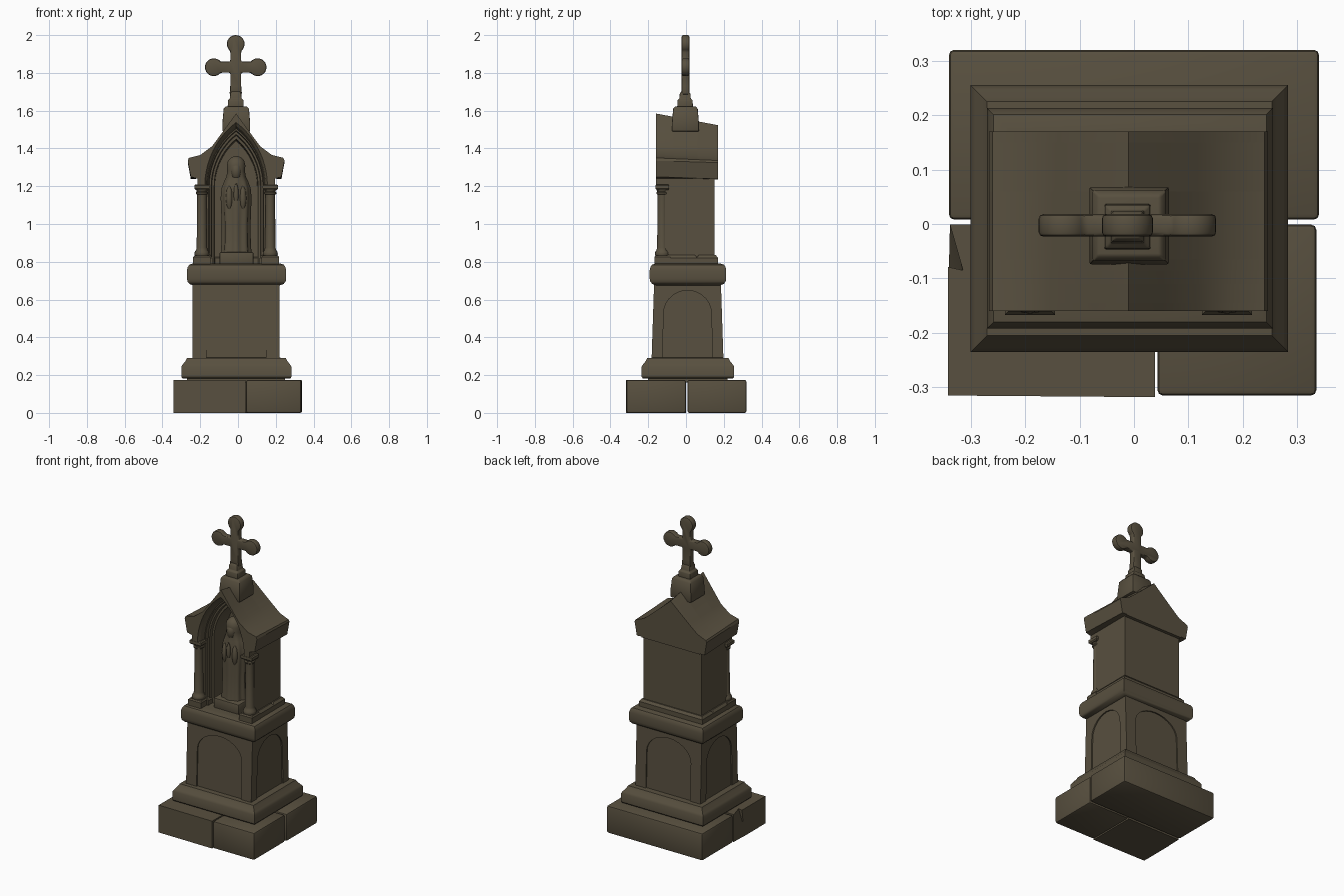
import bpy, bmesh, math
from math import sin, cos, pi

stone = bpy.data.materials.new("weathered_stone")
stone.diffuse_color = (0.098, 0.080, 0.050, 1)
CX = -0.01  # the shrine leans a little left of centre


def loft(bm, rings):
    """Skin equal-sized rings of 3D points and cap both ends."""
    vs = [[bm.verts.new(p) for p in r] for r in rings]
    n = len(vs[0])
    for a, b in zip(vs, vs[1:]):
        for i in range(n):
            j = (i + 1) % n
            bm.faces.new((a[i], a[j], b[j], b[i]))
    bm.faces.new(vs[0][::-1])
    bm.faces.new(vs[-1])


def finish(name, bm, bevel=0.0, angle=35):
    bmesh.ops.recalc_face_normals(bm, faces=bm.faces)
    if bevel:
        edges = [e for e in bm.edges if len(e.link_faces) == 2
                 and e.calc_face_angle(0) > math.radians(40)]
        bmesh.ops.bevel(bm, geom=edges, offset=bevel, segments=2, profile=0.5,
                        affect='EDGES', clamp_overlap=True)
    me = bpy.data.meshes.new(name)
    bm.to_mesh(me)
    bm.free()
    me.materials.append(stone)
    ob = bpy.data.objects.new(name, me)
    bpy.context.collection.objects.link(ob)
    bpy.ops.object.select_all(action='DESELECT')
    ob.select_set(True)
    bpy.context.view_layer.objects.active = ob
    bpy.ops.object.shade_smooth_by_angle(angle=math.radians(angle))
    return ob


def rect(x0, x1, y0, y1, z, i=0.0):
    return [(x0 + i, y0 + i, z), (x1 - i, y0 + i, z), (x1 - i, y1 - i, z), (x0 + i, y1 - i, z)]


def stack(name, x0, x1, y0, y1, profile, bevel=0.0):
    """Rectangular moulding from (height, inset) pairs."""
    bm = bmesh.new()
    loft(bm, [rect(x0, x1, y0, y1, z, i) for z, i in profile])
    return finish(name, bm, bevel)


def lathe(bm, x, y, profile, n=16):
    loft(bm, [[(x + r * cos(2 * pi * k / n), y + r * sin(2 * pi * k / n), z)
               for k in range(n)] for r, z in profile])


# base slabs: one at the back, two in front, the left one chipped on its top edge
stack("base_slab_back", -0.34, 0.34, 0.008, 0.32, [(0, 0), (0.175, 0)], 0.01)
stack("base_slab_front_right", 0.043, 0.335, -0.315, -0.001, [(0, 0), (0.175, 0)], 0.01)
bm = bmesh.new()
loft(bm, [[(-0.342, -0.315, z), (0.039, -0.318, z), (0.039, -0.001, z), (-0.338, -0.001, z),
           (-0.342 + c, -0.085, z), (-0.342, -0.09 + c * 0.4, z)]
          for z, c in ((0, 0.002), (0.1, 0.002), (0.175, 0.028))])
finish("base_slab_front_left", bm)
stack("mortar_bed", -0.27, 0.25, -0.2, 0.22, [(0.16, 0), (0.2, 0)])

# lower plinth moulding
stack("plinth_moulding", -0.30, 0.283, -0.235, 0.255,
      [(0.183, 0.006), (0.19, 0), (0.245, 0), (0.257, 0.008), (0.275, 0.022), (0.29, 0.03), (0.292, 0.06)])

# die with shallow arched panels on four sides
HX, HY, CY, D = 0.231, 0.190, 0.008, 0.008


def panel_frame(half, w):
    arch = [(w * cos(pi * k / 14), 0.53 + 0.118 * sin(pi * k / 14)) for k in range(15)]
    return [(half, 0.28), (half, 0.70), (-half, 0.70), (-half, 0.28),
            (-w, 0.28)] + arch[::-1] + [(w, 0.28)]


bm = bmesh.new()
loft(bm, [rect(CX - HX + D, CX + HX - D, CY - HY + D, CY + HY - D, z) for z in (0.28, 0.70)])
for s in (-1, 1):
    p = panel_frame(HX, 0.157)
    loft(bm, [[(CX + u, CY + s * d, z) for u, z in p] for d in (HY - D, HY)])
    p = panel_frame(HY - D, 0.132)
    loft(bm, [[(CX + s * d, CY + u, z) for u, z in p] for d in (HX - D, HX)])
for v in bm.verts:  # slight taper front to back
    v.co.y = CY + (v.co.y - CY) * (1 - 0.07 * (v.co.z - 0.29) / 0.4)
finish("die", bm)

# rounded cornice
stack("cornice", -0.27, 0.255, -0.192, 0.213,
      [(0.675, 0.035), (0.682, 0.014), (0.695, 0.003), (0.71, 0), (0.755, 0), (0.772, 0.004),
       (0.784, 0.012), (0.79, 0.028), (0.791, 0.06)])


# shrine housing: wall and roof outline with a pointed niche, in layers from front to back
def outline(y, bottom):
    t = (y + 0.16) / 0.33
    half = [(0.205, bottom), (0.205, 1.24), (0.24, 1.25 - 0.012 * t), (0.256, 1.335 - 0.01 * t),
            (0.25, 1.35 - 0.014 * t), (0.19, 1.365 - 0.005 * t), (0.127, 1.412),
            (0.064, 1.497 - 0.03 * t)]
    return half + [(0, 1.585 - 0.062 * t)] + [(-x, z) for x, z in half[::-1]]


def gothic(w, apex, bottom, spring=1.2, n=10):
    h = apex - spring
    r = (w * w + h * h) / (2 * w)
    a = math.asin(h / r)
    side = [(w, bottom)] + [(w - r + r * cos(a * k / n), spring + r * sin(a * k / n)) for k in range(n)]
    return [(-x, z) for x, z in side] + [(0, apex)] + side[::-1]


LAYERS = [  # y0, y1, niche (half width, apex) at each end, bottom
    (-0.160, -0.145, (0.166, 1.538), (0.156, 1.520), 1.19),
    (-0.145, -0.110, (0.156, 1.520), (0.150, 1.505), 1.19),
    (-0.110, -0.085, (0.146, 1.495), (0.142, 1.490), 0.78),
    (-0.085, -0.065, (0.132, 1.475), (0.128, 1.468), 0.78),
    (-0.065, 0.060, (0.116, 1.450), (0.112, 1.440), 0.78),
    (0.060, 0.150, None, None, 0.78),
    (0.150, 0.170, None, None, 1.235)]
bm = bmesh.new()
for y0, y1, n0, n1, b in LAYERS:
    loft(bm, [[(CX + x, y, z) for x, z in outline(y, b) + (gothic(*n, b) if n else [])]
              for y, n in ((y0, n0), (y1, n1))])
finish("shrine_housing", bm, 0, 30)

# low footing around the housing, open in front of the niche
bm = bmesh.new()
for x0, x1, y0, y1 in ((-0.225, 0.225, 0.055, 0.17), (-0.225, -0.125, -0.11, 0.06), (0.125, 0.225, -0.11, 0.06)):
    loft(bm, [rect(CX + x0, CX + x1, y0, y1, z, i) for z, i in ((0.78, 0), (0.82, 0), (0.835, 0.012))])
finish("housing_footing", bm)

# pair of columns
for side, s in (("left", -1), ("right", 1)):
    x, y = CX + s * 0.181, -0.125
    bm = bmesh.new()
    loft(bm, [rect(x - 0.046, x + 0.046, y - 0.042, y + 0.042, z, i)
              for z, i in ((0.78, 0), (0.825, 0), (0.833, 0.006))])
    lathe(bm, x, y, [(0.036, 0.83), (0.040, 0.84), (0.038, 0.852), (0.031, 0.862), (0.028, 0.875),
                     (0.025, 1.13), (0.026, 1.155), (0.032, 1.16), (0.032, 1.167), (0.027, 1.172),
                     (0.034, 1.188)])
    loft(bm, [rect(x - 0.04, x + 0.04, y - 0.036, y + 0.036, z, i)
              for z, i in ((1.18, 0.006), (1.187, 0), (1.205, 0), (1.21, 0.006))])
    finish(side + "_column", bm)

# statue pedestal
stack("statue_pedestal", -0.098, 0.082, -0.11, 0.055, [(0.78, 0), (0.852, 0)], 0.008)

# robed statue: folded robe, veil, face, sleeves and joined hands
SY = -0.025
bm = bmesh.new()
N = 48
robe = [(0.85, 0.076, 0.062, 0.07), (0.90, 0.072, 0.057, 0.08), (1.00, 0.071, 0.054, 0.08),
        (1.08, 0.075, 0.056, 0.06), (1.14, 0.078, 0.056, 0.05), (1.19, 0.074, 0.052, 0.04),
        (1.225, 0.062, 0.047, 0.03), (1.25, 0.051, 0.044, 0.01), (1.28, 0.047, 0.045, 0),
        (1.31, 0.049, 0.048, 0), (1.335, 0.043, 0.042, 0), (1.352, 0.027, 0.027, 0), (1.36, 0.008, 0.008, 0)]
loft(bm, [[(CX + rx * cos(2 * pi * k / N) * (1 + f * cos(16 * pi * k / N)),
            SY + ry * sin(2 * pi * k / N) * (1 + f * cos(16 * pi * k / N)), z) for k in range(N)]
          for z, rx, ry, f in robe])
lathe(bm, CX, SY - 0.026, [(0.01, 1.235), (0.024, 1.25), (0.029, 1.28), (0.026, 1.305), (0.01, 1.322)])
for s in (-1, 1):
    lathe(bm, CX + s * 0.036, SY - 0.042, [(0.004, 1.075), (0.015, 1.10), (0.019, 1.135), (0.014, 1.18), (0.004, 1.20)], 12)
lathe(bm, CX, SY - 0.056, [(0.01, 1.125), (0.014, 1.15), (0.011, 1.19), (0.003, 1.215)], 12)
finish("robed_statue", bm, 0, 50)

# cap block and cross foot
stack("cap_block", -0.082, 0.064, -0.074, 0.068, [(1.49, 0), (1.54, 0), (1.61, 0.006), (1.622, 0.016)], 0.004)
stack("cross_foot", -0.055, 0.031, -0.047, 0.037,
      [(1.61, 0), (1.655, 0.002), (1.664, 0.012), (1.69, 0.014), (1.702, 0.022)], 0.003)

# cross with round ends: outline walked arm by arm, then extruded
W, R = 0.029, 0.047
open_angle = pi - math.asin(W / R)
pts = []
for turn, dist in ((0, 0.116), (pi / 2, 0.123), (pi, 0.116), (1.5 * pi, None)):
    if dist:
        arm = [(W, -W)] + [(dist + R * cos(a), R * sin(a)) for a in
                           (open_angle * (2 * k / 18 - 1) for k in range(19))]
    else:
        arm = [(W, -W), (0.10, -W), (0.145, -W - 0.004), (0.145, W + 0.004), (0.10, W)]
    pts += [(u * cos(turn) - v * sin(turn), u * sin(turn) + v * cos(turn)) for u, v in arm]
bm = bmesh.new()
loft(bm, [[(-0.012 + x, y, 1.83 + z) for x, z in pts] for y in (-0.023, 0.018)])
finish("cross", bm, 0.008)
